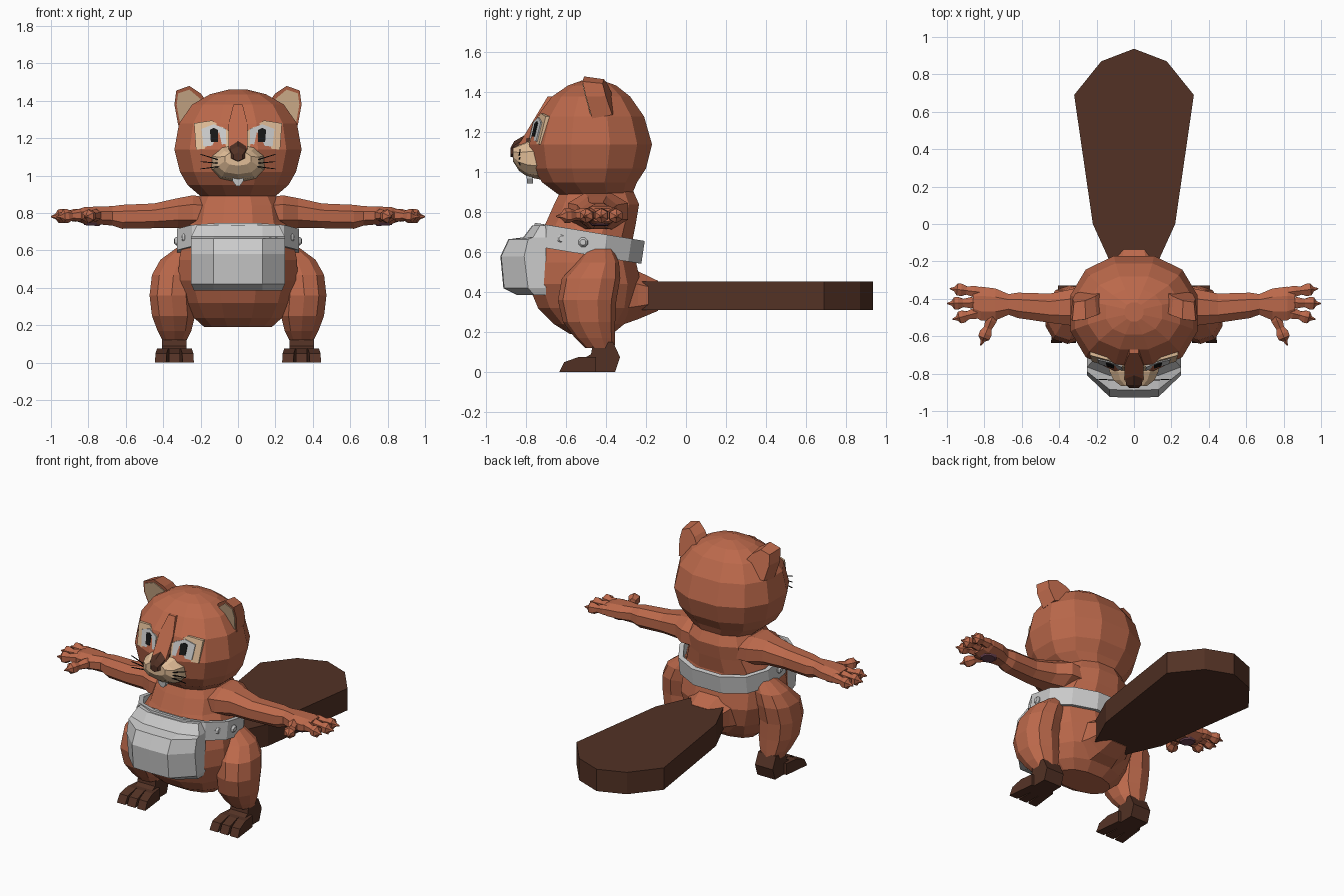
import bpy, bmesh, math
from mathutils import Vector as V

if "Cube" in bpy.data.objects:
    bpy.data.objects.remove(bpy.data.objects["Cube"])

def material(name, r, g, b):
    m = bpy.data.materials.new(name)
    m.diffuse_color = (r, g, b, 1)
    m.use_nodes = True
    m.node_tree.nodes["Principled BSDF"].inputs["Base Color"].default_value = m.diffuse_color
    return m

FUR = material("fur", .50, .14, .07)
BROWN = material("dark_brown", .085, .031, .018)
CREAM = material("cream", .75, .51, .31)
BLACK = material("black", .008, .008, .008)
PAD = material("paw_pad", .16, .06, .09)

def skin(name, rings, mat=None, mirror=False, cap=True, wall=0):
    """Join rings of equal point count with quads, cap the ends."""
    bm = bmesh.new()
    loops = [[bm.verts.new(p) for p in ring] for ring in rings]
    n = len(loops[0])
    for a, b in zip(loops, loops[1:]):
        for i in range(n):
            bm.faces.new((a[i], a[(i + 1) % n], b[(i + 1) % n], b[i]))
    if cap:
        bm.faces.new(loops[0])
        bm.faces.new(loops[-1])
    bmesh.ops.recalc_face_normals(bm, faces=bm.faces)
    me = bpy.data.meshes.new(name)
    bm.to_mesh(me)
    bm.free()
    ob = bpy.data.objects.new(name, me)
    bpy.context.collection.objects.link(ob)
    if mat:
        me.materials.append(mat)
    if wall:
        ob.modifiers.new("wall", 'SOLIDIFY').thickness = wall
    if mirror:
        ob.modifiers.new("mirror", 'MIRROR').use_mirror_merge = False
    return ob

def oval(c, u, v, n=12, e=.88):
    """Faceted oval ring; e below 1 makes it squarer."""
    k = math.cos(math.pi / n) ** e
    pts = []
    for i in range(n):
        a = 2 * math.pi * (i + .5) / n
        s, t = math.cos(a), math.sin(a)
        pts.append(V(c) + V(u) * math.copysign(abs(s) ** e, s) / k
                   + V(v) * math.copysign(abs(t) ** e, t) / k)
    return pts

def stack(rows, n=12):
    """Upright rings from (z, y front, y back, half width)."""
    return [oval((0, (f + b) / 2, z), (w, 0, 0), (0, (b - f) / 2, 0), n) for z, f, b, w in rows]

def tube(name, p0, p1, profile, mat, n=6, mirror=True):
    """Round bar from p0 to p1 with (position, radius) steps."""
    p0, d = V(p0), V(p1) - V(p0)
    u = d.cross(V((0, 0, 1))).normalized()
    v = u.cross(d).normalized()
    return skin(name, [oval(p0 + d * t, u * r, v * r, n, 1) for t, r in profile], mat, mirror)

def panel(name, outline, front, depth, mat, mirror=True, back=1.0):
    """xz outline laid on the surface y = front(x, z), given a depth."""
    cx = sum(p[0] for p in outline) / len(outline)
    cz = sum(p[1] for p in outline) / len(outline)
    far = [(cx + (x - cx) * back, front(x, z) + depth, cz + (z - cz) * back) for x, z in outline]
    return skin(name, [[(x, front(x, z), z) for x, z in outline], far], mat, mirror)

# Torso and head
skin("torso", stack([(.19, -.58, -.37, .18), (.24, -.66, -.31, .235), (.32, -.74, -.25, .28),
                     (.44, -.79, -.225, .32), (.55, -.785, -.25, .315), (.65, -.75, -.27, .295),
                     (.75, -.70, -.25, .25), (.84, -.66, -.235, .235), (.92, -.62, -.27, .19)]), FUR)
skin("head", stack([(.89, -.64, -.27, .20), (.95, -.72, -.245, .27), (1.02, -.765, -.20, .31),
                    (1.14, -.785, -.17, .34), (1.28, -.745, -.21, .315), (1.38, -.67, -.28, .245),
                    (1.435, -.59, -.35, .15), (1.46, -.52, -.42, .05)]), FUR)

# Muzzle, nose, brow ridge and teeth
skin("muzzle", [oval((0, y, z), (w, 0, 0), (0, 0, h), 10) for y, z, w, h in
                [(-.68, 1.07, .16, .11), (-.79, 1.07, .13, .09), (-.835, 1.075, .11, .065),
                 (-.865, 1.09, .07, .035)]], CREAM)
skin("nose", [oval((0, y, z), (w, 0, 0), (0, 0, h), 6, 1) for y, z, w, h in
              [(-.70, 1.17, .055, .04), (-.80, 1.15, .05, .035), (-.86, 1.115, .042, .035),
               (-.878, 1.10, .025, .02)]], BROWN)
panel("brow_ridge", [(-.05, 1.14), (.05, 1.14), (.05, 1.28), (.025, 1.38), (-.025, 1.38), (-.05, 1.28)],
      lambda x, z: -.80 + .6 * (z - 1.2), .12, FUR, False)
panel("teeth", [(-.032, 1.03), (.032, 1.03), (.028, .97), (.01, .945), (-.01, .945), (-.028, .97)],
      lambda x, z: -.80 + .1 * (1 - z), .03, None, False)

# Eyes: patch, eyeball, pupil in stepped layers
def face(step):
    return lambda x, z: -.79 - step + .3 * x + .22 * (z - 1.2)
panel("eye_patch", [(.05, 1.15), (.225, 1.14), (.235, 1.28), (.14, 1.295), (.05, 1.24)], face(0), .07, CREAM)
panel("eyeball", [(.062, 1.17), (.185, 1.155), (.195, 1.25), (.13, 1.275), (.065, 1.25)], face(.006), .04, None)
panel("pupil", [(.108, 1.18), (.145, 1.18), (.15, 1.245), (.13, 1.255), (.108, 1.245)], face(.011), .03, BLACK)

# Whiskers
for dz in (-.03, 0, .03):
    tube("whisker", (.09, -.835, 1.065 + dz * .5), (.20, -.83, 1.075 + dz * 1.3),
         [(0, .003), (1, .002)], BLACK, 4)

# Ears
def ear_y(x, z):
    return -.485 - .2 * (x - .26) - .25 * (z - 1.38)
panel("ear", [(.17, 1.40), (.20, 1.44), (.26, 1.48), (.33, 1.455), (.34, 1.38), (.32, 1.27), (.25, 1.28)],
      ear_y, .10, FUR, True, .85)
panel("inner_ear", [(.20, 1.41), (.26, 1.46), (.32, 1.44), (.328, 1.38), (.312, 1.29), (.26, 1.30)],
      lambda x, z: ear_y(x, z) - .006, .03, CREAM)

# Arms and hands
skin("arm", [oval((x, y, z), (0, ry, 0), (0, 0, rz), 8) for x, y, z, ry, rz in
             [(.15, -.44, .80, .15, .08), (.24, -.44, .805, .15, .09), (.32, -.445, .80, .10, .08),
              (.45, -.45, .785, .078, .066), (.62, -.435, .78, .068, .064), (.67, -.43, .785, .055, .052),
              (.74, -.43, .787, .085, .048), (.82, -.425, .787, .09, .045), (.86, -.42, .787, .07, .032)]],
     FUR, True)
for base, tip in [((.82, -.365), (.985, -.345)), ((.84, -.42), (1.0, -.425)),
                  ((.82, -.47), (.97, -.51)), ((.75, -.48), (.82, -.65))]:
    tube("finger", (*base, .79), (*tip, .78),
         [(0, .026), (.2, .03), (.45, .022), (.62, .033), (.75, .032), (.85, .012), (1, .003)], FUR)
tube("palm_pad", (.78, -.43, .75), (.781, -.43, .733), [(0, .055), (1, .04)], PAD, 8)

# Legs
skin("leg", [oval((x, y, z), (rx, 0, 0), (0, ry, 0), 10) for z, x, y, rx, ry in
             [(.62, .27, -.43, .05, .06), (.55, .315, -.44, .10, .10), (.47, .345, -.475, .115, .14),
              (.36, .355, -.495, .118, .14), (.25, .345, -.485, .115, .125), (.17, .34, -.455, .09, .095),
              (.12, .34, -.43, .065, .07)]], FUR, True)

# Feet with three toes and heel spur
foot = [(-.52, 0), (-.52, .065), (-.475, .09), (-.465, .15), (-.365, .15), (-.33, .075), (-.355, 0)]
skin("foot", [[(x, y, z) for y, z in foot] for x in (.275, .405)], BROWN, True)
toe = [(-.635, 0), (-.61, .05), (-.54, .075), (-.45, .075), (-.45, 0)]
for x in (-.073, 0, .073):
    skin("toe", [[(.34 + x * (.75 - 1.6 * (y + .45)) * .97 + s, y, z) for y, z in toe]
                 for s in (-.03, .03)], BROWN, True)

# Flat tail and its root
skin("tail_root", [oval((0, y, z), (w, 0, 0), (0, 0, h), 8) for y, z, w, h in
                   [(-.34, .39, .19, .16), (-.24, .385, .15, .12), (-.14, .382, .12, .075)]], FUR)
half = [(.12, -.22), (.22, 0), (.32, .69), (.175, .87)]
outline = half + [(0, .937)] + [(-x, y) for x, y in reversed(half)]
skin("tail", [[(x, y, z) for x, y in outline] for z in (.31, .455)], BROWN)

# Tilted belt with rivets
def belt_ring(dz):
    return [(p.x, p.y + dz * .15, .645 + dz - .165 * (p.y + .49))
            for p in oval((0, -.49, 0), (.325, 0, 0), (0, .275, 0), 12)]
skin("belt", [belt_ring(-.057), belt_ring(.057)], None, False, False, .03)
for x, y, z in [(.315, -.51, .65), (.275, -.615, .668)]:
    tube("rivet", (x - .03, y, z), (x + .025, y - .006, z), [(0, .023), (.8, .023), (1, .014)], None, 8)

# Belly pouch
skin("pouch", [[(-w, -.70, z), (-w, ys, z), (-.13, yf, z), (0, yf - .004, z), (.13, yf, z), (w, ys, z),
                (w, -.70, z)] for z, yf, ys, w in
               [(.385, -.84, -.76, .235), (.42, -.91, -.79, .25), (.58, -.925, -.81, .25),
                (.665, -.885, -.79, .25), (.675, -.81, -.765, .25), (.735, -.765, -.73, .22)]])
